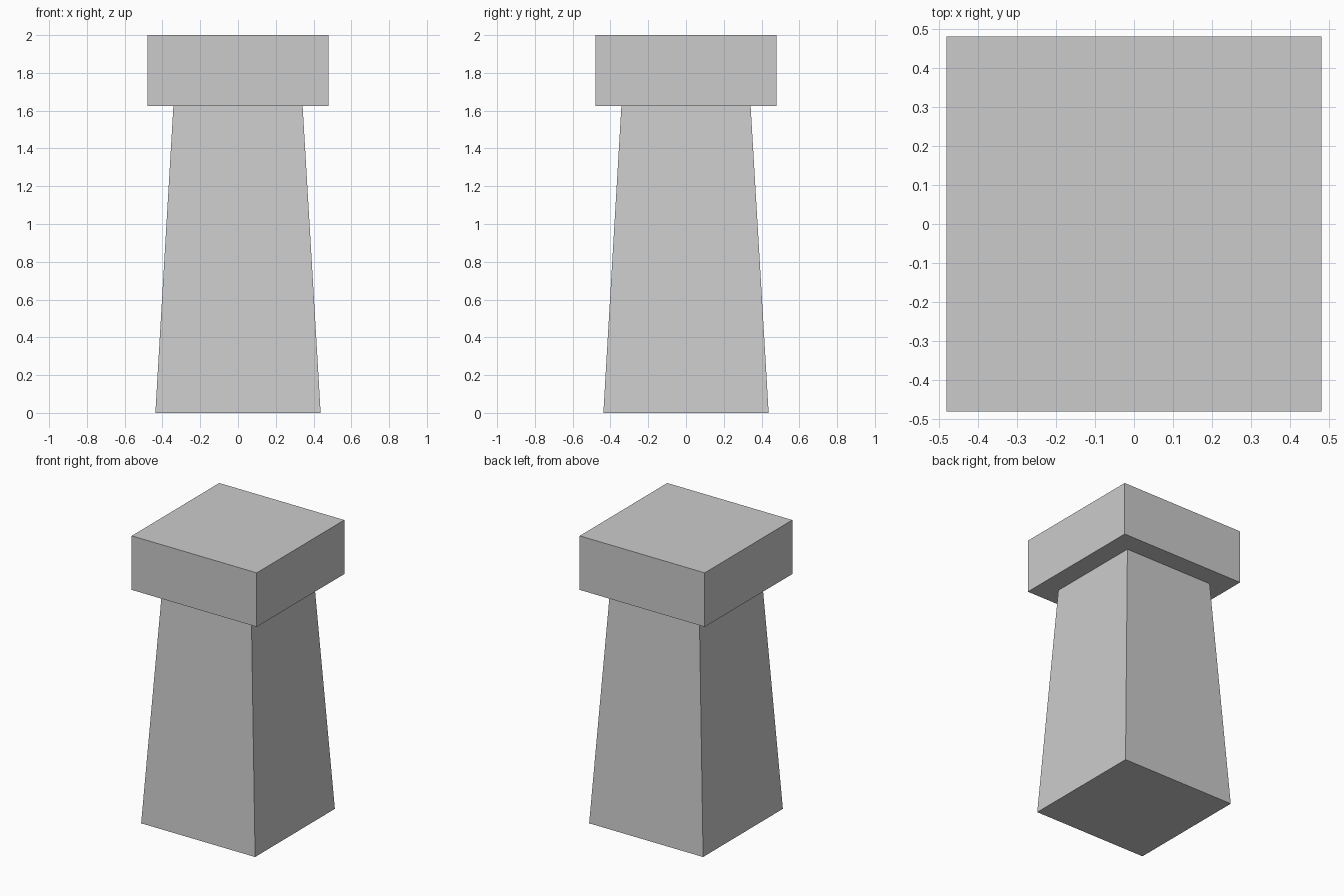
import bpy, bmesh

if "Cube" in bpy.data.objects:
    bpy.data.objects.remove(bpy.data.objects["Cube"])

# Square cross-sections from bottom to top: (half width, height)
SECTIONS = [(0.4375, 0.0), (0.342, 1.625), (0.48, 1.625), (0.48, 2.0)]


def square_ring(bm, half, z):
    corners = [(-1, -1), (1, -1), (1, 1), (-1, 1)]
    return [bm.verts.new((x * half, y * half, z)) for x, y in corners]


# Tapered shaft and overhanging block cap, as one closed surface
bm = bmesh.new()
rings = [square_ring(bm, half, z) for half, z in SECTIONS]
for low, high in zip(rings, rings[1:]):
    for i in range(4):
        j = (i + 1) % 4
        bm.faces.new((low[i], low[j], high[j], high[i]))
bm.faces.new(rings[0][::-1])
bm.faces.new(rings[-1])
bmesh.ops.recalc_face_normals(bm, faces=bm.faces)

mesh = bpy.data.meshes.new("capped_pillar")
bm.to_mesh(mesh)
bm.free()
bpy.context.collection.objects.link(bpy.data.objects.new("capped_pillar", mesh))
